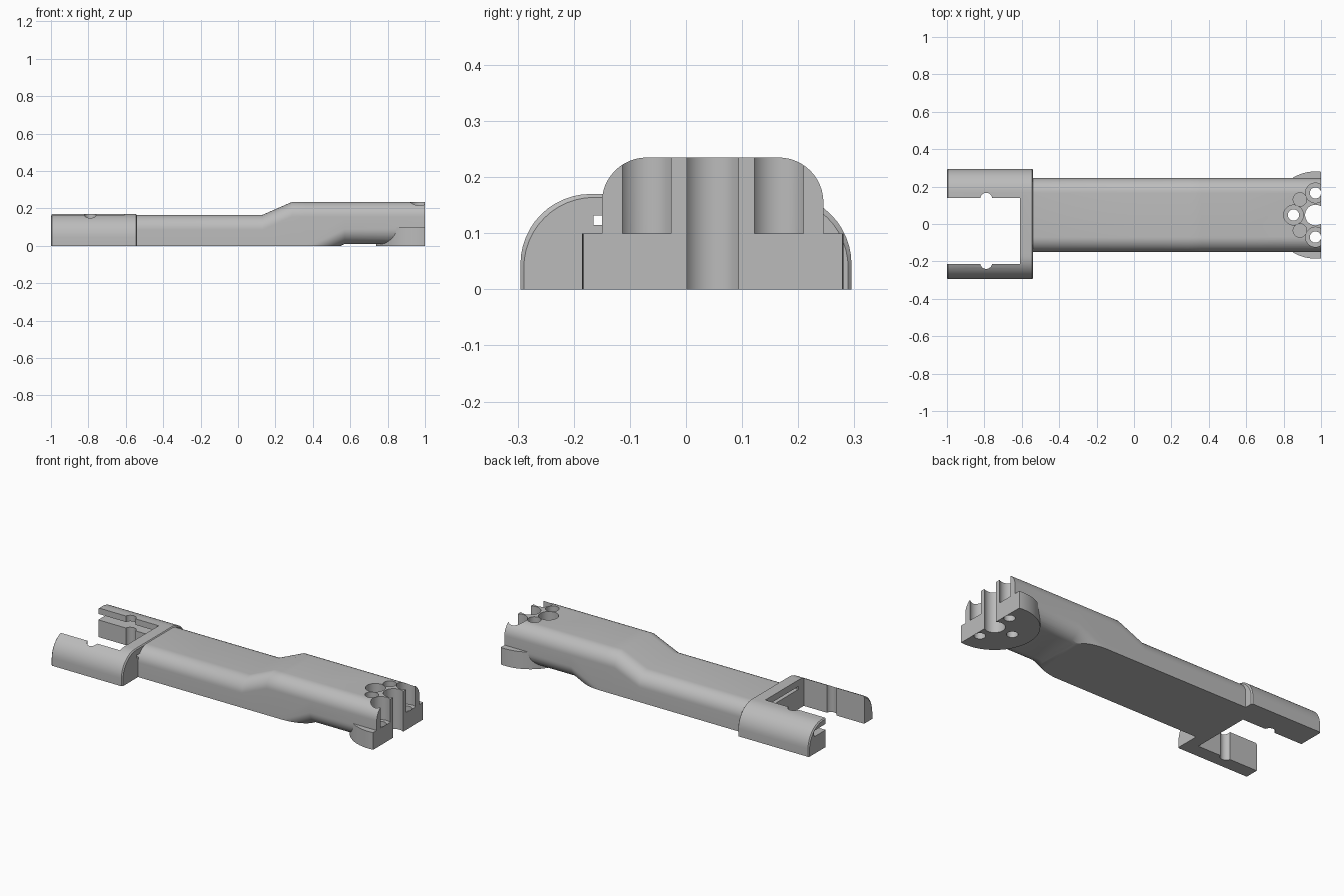
import bpy, bmesh
from math import sin, cos, pi

if "Cube" in bpy.data.objects:
    bpy.data.objects.remove(bpy.data.objects["Cube"], do_unlink=True)

grey = bpy.data.materials.new("plain_grey")
grey.use_nodes = True
grey.diffuse_color = (0.5, 0.5, 0.5, 1)
grey.node_tree.nodes["Principled BSDF"].inputs["Base Color"].default_value = (0.5, 0.5, 0.5, 1)


def make(name, bm):
    bmesh.ops.recalc_face_normals(bm, faces=bm.faces)
    mesh = bpy.data.meshes.new(name)
    bm.to_mesh(mesh)
    bm.free()
    mesh.materials.append(grey)
    obj = bpy.data.objects.new(name, mesh)
    bpy.context.collection.objects.link(obj)
    return obj


def loft(name, sections):
    """Skin a solid through rings of points with equal counts."""
    bm = bmesh.new()
    rings = [[bm.verts.new(p) for p in s] for s in sections]
    for a, b in zip(rings, rings[1:]):
        for i in range(len(a)):
            j = (i + 1) % len(a)
            bm.faces.new((a[i], a[j], b[j], b[i]))
    bm.faces.new(rings[0][::-1])
    bm.faces.new(rings[-1])
    return make(name, bm)


def rounded(x, y0, y1, z0, z1, r, n=12):
    """Rounded rectangle across the x axis."""
    corners = [(y1 - r, z1 - r), (y0 + r, z1 - r), (y0 + r, z0 + r), (y1 - r, z0 + r)]
    return [(x, cy + r * cos((k + i / n) * pi / 2), cz + r * sin((k + i / n) * pi / 2))
            for k, (cy, cz) in enumerate(corners) for i in range(n + 1)]


def box(name, x0, x1, y0, y1, z0, z1):
    return loft(name, [[(x, y0, z0), (x, y1, z0), (x, y1, z1), (x, y0, z1)] for x in (x0, x1)])


def cylinder(name, x, y, r, z0, z1, n=48):
    return loft(name, [[(x + r * cos(2 * pi * i / n), y + r * sin(2 * pi * i / n), z)
                        for i in range(n)] for z in (z0, z1)])


def boolean(target, tool, operation="DIFFERENCE"):
    bpy.context.view_layer.objects.active = target
    mod = target.modifiers.new("boolean", "BOOLEAN")
    mod.operation, mod.solver, mod.object = operation, "EXACT", tool
    bpy.ops.object.modifier_apply(modifier=mod.name)
    bpy.data.objects.remove(tool, do_unlink=True)


def finish(obj):
    bpy.ops.object.select_all(action="DESELECT")
    obj.select_set(True)
    bpy.context.view_layer.objects.active = obj
    bpy.ops.object.shade_smooth_by_angle(angle=0.5)


# Arm body: rounded bar that steps upward toward its end, trimmed flat below
stations = [(-0.56, -0.09, 0.165), (0.13, -0.09, 0.165), (0.29, -0.09, 0.235),
            (0.36, -0.09, 0.235), (0.57, 0.01, 0.235), (1.1, 0.01, 0.235)]
arm = loft("arm_body", [rounded(x, -0.15, 0.245, lo, hi, 0.08) for x, lo, hi in stations])
boolean(arm, box("trim", -2, 2, -1, 1, -1, 0))

# Round mounting hub under the arm end
cx, cy = 0.97, 0.048
boolean(arm, cylinder("hub", cx, cy, 0.233, 0, 0.1, 96), "UNION")
boolean(arm, box("trim", 1, 2, -1, 1, -1, 1))

# Centre hole, screw holes with wide recesses, and small diagonal recesses
boolean(arm, cylinder("hole", cx, cy, 0.055, -0.1, 0.4))
for dx, dy in ((-0.117, 0), (0, 0.118), (0, -0.118)):
    boolean(arm, cylinder("recess", cx + dx, cy + dy, 0.053, 0.1, 0.4))
    boolean(arm, cylinder("hole", cx + dx, cy + dy, 0.03, -0.1, 0.4))
for side in (1, -1):
    boolean(arm, cylinder("recess", cx - 0.083, cy + side * 0.083, 0.036, 0.1, 0.4))
finish(arm)

# Fork: wide rounded block with an open bay
fork = loft("fork", [rounded(x, -0.295 + d, 0.295 - d, -0.15, 0.17 - d, 0.125)
                     for x, d in ((-1, 0.006), (-0.994, 0), (-0.546, 0), (-0.54, 0.006))])
boolean(fork, box("trim", -2, 2, -1, 1, -1, 0))
boolean(fork, box("bay", -1.1, -0.61, -0.215, 0.14, -0.1, 0.4))

# Curved slot inside the thick prong and slit through the web
boolean(fork, loft("slot", [rounded(x, 0.05, 0.25, 0.1, 0.135, 0.016) for x in (-1.1, -0.61)]))
boolean(fork, box("slit", -0.62, -0.5, -0.165, 0.139, 0.115, 0.132))

# Upright pin notches on both prongs
for y in (0.135, -0.208):
    boolean(fork, cylinder("notch", -0.79, y, 0.032, -0.1, 0.4))
finish(fork)
